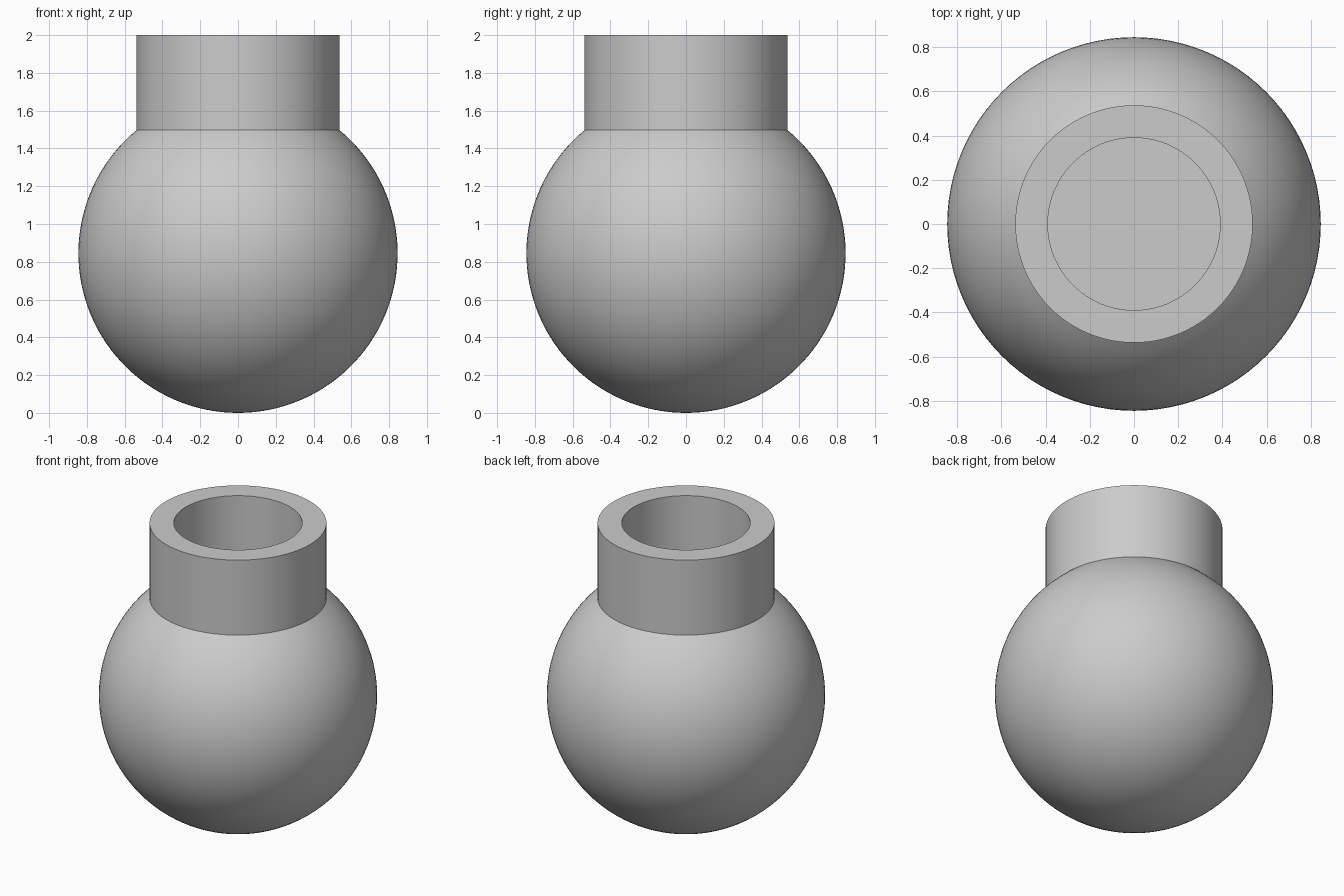
import bpy
import bmesh
import math

cube = bpy.data.objects.get("Cube")
if cube:
    bpy.data.objects.remove(cube, do_unlink=True)

SEGMENTS = 96
BALL_R = 0.845
NECK_R = 0.537
BORE_R = 0.39
TOP = 2.0
SEAM = BALL_R + math.sqrt(BALL_R ** 2 - NECK_R ** 2)

grey = bpy.data.materials.new("plain grey")
grey.use_nodes = True
colour = (0.6, 0.6, 0.6, 1)
grey.diffuse_color = colour
grey.node_tree.nodes["Principled BSDF"].inputs["Base Color"].default_value = colour


def lathe(name, profile):
    """Revolve a (radius, height) profile around the z axis."""
    bm = bmesh.new()
    verts = [bm.verts.new((r, 0, z)) for r, z in profile]
    edges = [bm.edges.new(pair) for pair in zip(verts, verts[1:])]
    bmesh.ops.spin(bm, geom=verts + edges, cent=(0, 0, 0), axis=(0, 0, 1),
                   angle=math.tau, steps=SEGMENTS, use_duplicate=False)
    bmesh.ops.remove_doubles(bm, verts=bm.verts, dist=0.0001)
    bmesh.ops.recalc_face_normals(bm, faces=bm.faces)
    mesh = bpy.data.meshes.new(name)
    bm.to_mesh(mesh)
    bm.free()
    mesh.materials.append(grey)
    obj = bpy.data.objects.new(name, mesh)
    bpy.context.collection.objects.link(obj)
    bpy.ops.object.select_all(action="DESELECT")
    obj.select_set(True)
    bpy.context.view_layer.objects.active = obj
    bpy.ops.object.shade_smooth_by_angle(angle=math.radians(30))
    return obj


# Round ball below, then the straight neck, flat rim and flat-bottomed bore
steps = 48
end = math.pi - math.asin(NECK_R / BALL_R)
profile = [(BALL_R * math.sin(end * i / steps),
            BALL_R - BALL_R * math.cos(end * i / steps)) for i in range(steps + 1)]
profile += [(NECK_R, TOP), (BORE_R, TOP), (BORE_R, SEAM), (0, SEAM)]
lathe("ball_with_socket_neck", profile)
